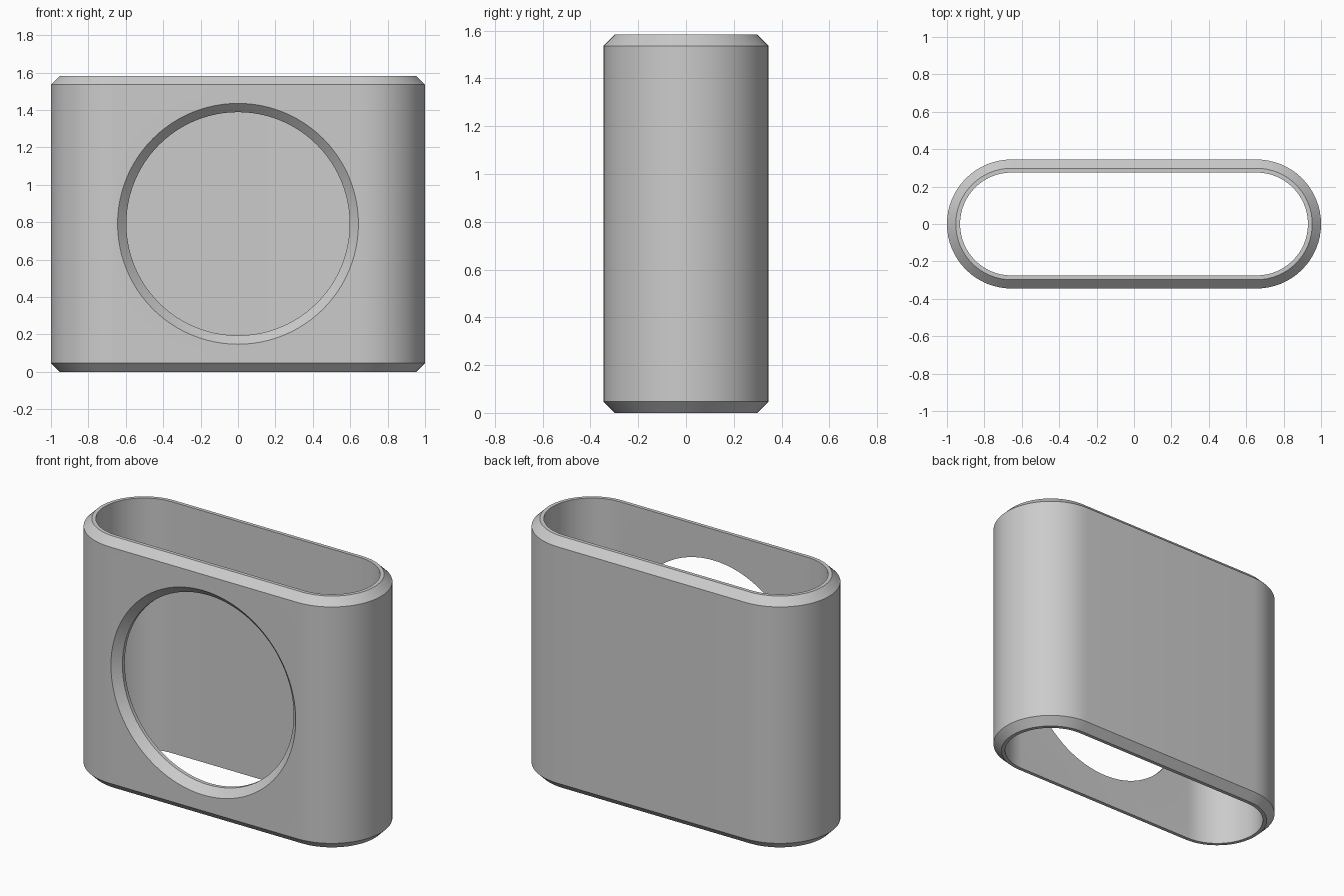
import bpy, bmesh, math

if "Cube" in bpy.data.objects:
    bpy.data.objects.remove(bpy.data.objects["Cube"])

R, HALF, H = 0.345, 0.655, 1.583    # end radius, straight half length, height
CH, WALL, SEG = 0.047, 0.07, 32     # chamfer, wall thickness, segments per round end
HOLE_R = 0.597


def skin(name, rings, closed):
    """Join equal-sized rings of points with quads; wrap round or cap the ends."""
    bm = bmesh.new()
    vs = [[bm.verts.new(p) for p in ring] for ring in rings]
    n = len(vs[0])
    pairs = list(zip(vs, vs[1:])) + ([(vs[-1], vs[0])] if closed else [])
    for a, b in pairs:
        for i in range(n):
            j = (i + 1) % n
            bm.faces.new((a[i], a[j], b[j], b[i]))
    if not closed:
        bm.faces.new(vs[0])
        bm.faces.new(vs[-1])
    bmesh.ops.recalc_face_normals(bm, faces=bm.faces)
    me = bpy.data.meshes.new(name)
    bm.to_mesh(me)
    bm.free()
    ob = bpy.data.objects.new(name, me)
    bpy.context.collection.objects.link(ob)
    return ob


def slot(r, z):
    pts = []
    for side, start in ((1, -math.pi / 2), (-1, math.pi / 2)):
        for i in range(SEG + 1):
            a = start + math.pi * i / SEG
            pts.append((side * HALF + r * math.cos(a), r * math.sin(a), z))
    return pts


def circle(r, y, n=96):
    return [(r * math.cos(2 * math.pi * i / n), y,
             H / 2 + r * math.sin(2 * math.pi * i / n)) for i in range(n)]


# Open slot-shaped sleeve with chamfered outer rims
inner = R - WALL
section = [(inner, 0), (R - CH, 0), (R, CH), (R, H - CH), (R - CH, H), (inner, H)]
sleeve = skin("sleeve", [slot(r, z) for r, z in section], True)

# Round front opening with a countersunk edge
cut = [(HOLE_R + CH + 0.1, -R - 0.1), (HOLE_R, -R + CH), (HOLE_R, 0)]
cutter = skin("opening_cutter", [circle(r, y) for r, y in cut], False)
cutter.hide_render = True

mod = sleeve.modifiers.new("opening", 'BOOLEAN')
mod.object = cutter
mod.operation = 'DIFFERENCE'
mod.solver = 'EXACT'
bpy.context.view_layer.objects.active = sleeve
sleeve.select_set(True)
bpy.ops.object.modifier_apply(modifier=mod.name)
bpy.data.objects.remove(cutter)
bpy.ops.object.shade_smooth_by_angle(angle=math.radians(30))
